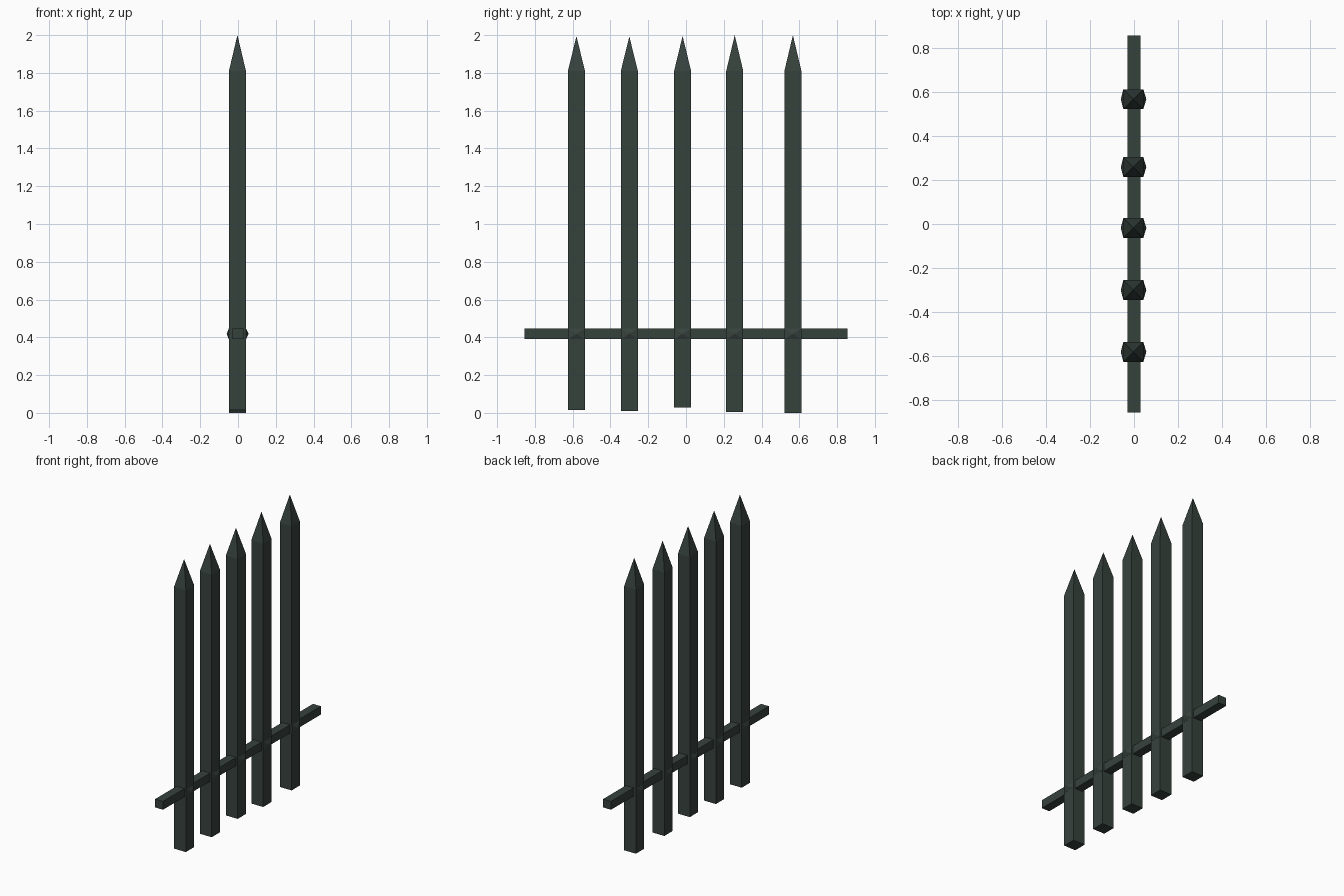
import bpy, bmesh

if "Cube" in bpy.data.objects:
    bpy.data.objects.remove(bpy.data.objects["Cube"])

iron = bpy.data.materials.new("dark green iron")
iron.diffuse_color = (0.037, 0.054, 0.046, 1)
iron.use_nodes = True
iron.node_tree.nodes["Principled BSDF"].inputs["Base Color"].default_value = iron.diffuse_color


def finish(bm, name):
    bmesh.ops.recalc_face_normals(bm, faces=bm.faces)
    mesh = bpy.data.meshes.new(name)
    bm.to_mesh(mesh)
    bm.free()
    mesh.materials.append(iron)
    obj = bpy.data.objects.new(name, mesh)
    bpy.context.collection.objects.link(obj)


def box(bm, lo, hi):
    verts = bmesh.ops.create_cube(bm, size=1)["verts"]
    for v in verts:
        v.co = [l + (c + 0.5) * (h - l) for l, h, c in zip(lo, hi, v.co)]
    return verts


def poke_to(bm, verts, axis, sign, tip):
    """Raise the box face pointing along one axis into a pyramid."""
    bm.normal_update()
    face = next(f for f in {f for v in verts for f in v.link_faces}
                if f.normal[axis] * sign > 0.9)
    centre = bmesh.ops.poke(bm, faces=[face])["verts"][0]
    centre.co[axis] = tip


HALF = 0.045      # half width of a picket
X = -0.003        # pickets sit slightly off the rail axis
RAIL_Z = (0.39, 0.447)

# Pickets: y centre, bottom, tip
pickets = [(-0.58, 0.015, 1.995), (-0.30, 0.010, 1.993), (-0.018, 0.028, 1.995),
           (0.258, 0.004, 2.0), (0.566, 0.0, 2.0)]

for i, (y, bottom, tip) in enumerate(pickets, 1):
    # Square post with a pointed top
    bm = bmesh.new()
    verts = box(bm, (X - HALF, y - HALF, bottom), (X + HALF, y + HALF, 1.81))
    poke_to(bm, verts, 2, 1, tip)
    finish(bm, f"picket_{i}")

    # Shallow pointed collar where the picket crosses the rail
    bm = bmesh.new()
    verts = box(bm, (X - HALF - 0.0005, y - HALF + 0.001, RAIL_Z[0]),
                (X + HALF + 0.0005, y + HALF - 0.001, RAIL_Z[1]))
    poke_to(bm, verts, 0, -1, -0.06)
    poke_to(bm, verts, 0, 1, 0.056)
    finish(bm, f"collar_{i}")

# Cross rail
bm = bmesh.new()
box(bm, (-0.03, -0.855, RAIL_Z[0]), (0.03, 0.855, RAIL_Z[1]))
finish(bm, "cross_rail")
